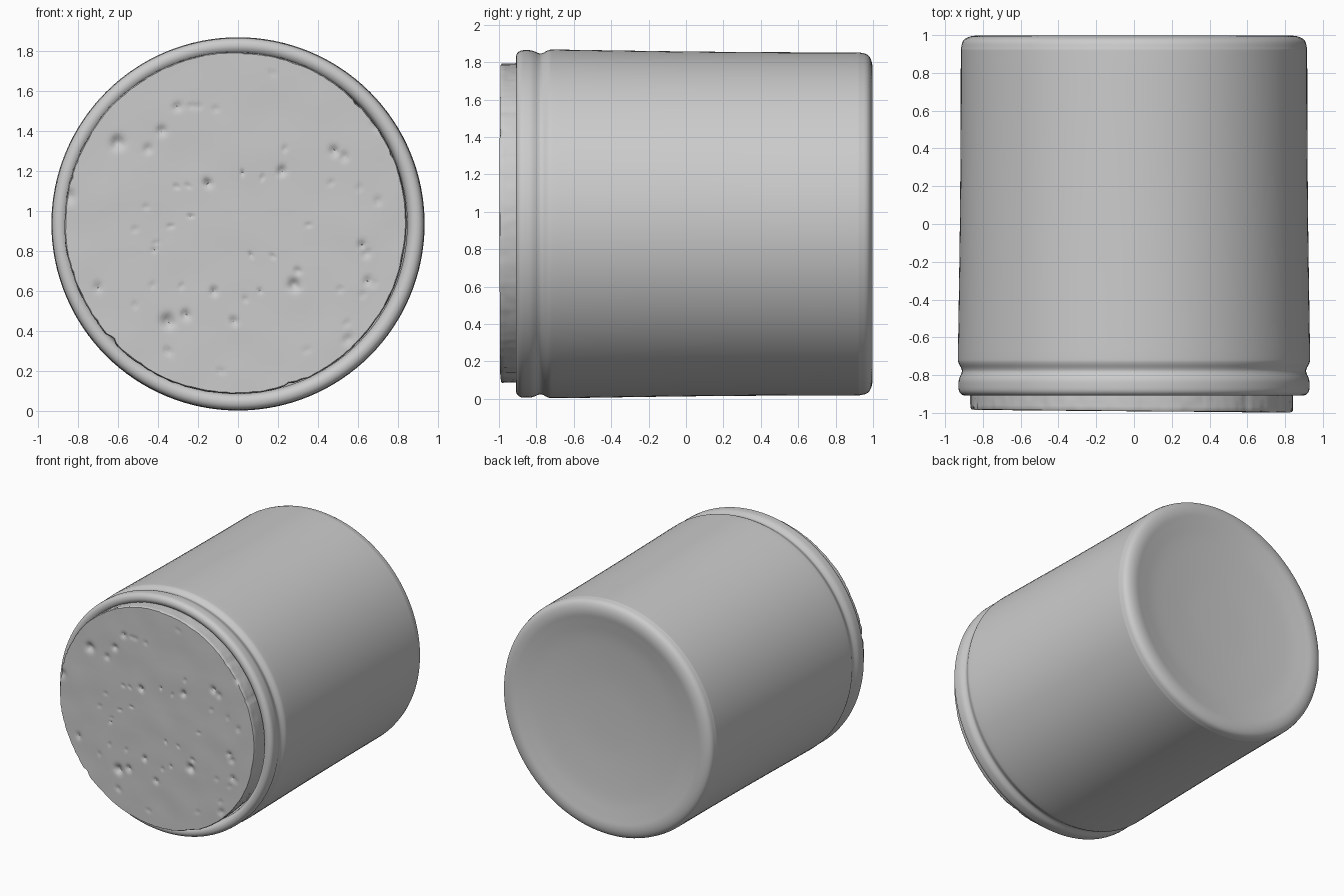
import bpy, bmesh, math, random
from mathutils import Vector, noise

if "Cube" in bpy.data.objects:
    bpy.data.objects.remove(bpy.data.objects["Cube"], do_unlink=True)

random.seed(4)
CENTRE_Z = 0.935
CORK_R = 0.853


def make_material(name, value):
    mat = bpy.data.materials.new(name)
    mat.use_nodes = True
    colour = (value, value, value, 1)
    mat.diffuse_color = colour
    bsdf = mat.node_tree.nodes["Principled BSDF"]
    bsdf.inputs["Base Color"].default_value = colour
    bsdf.inputs["Roughness"].default_value = 0.6
    return mat


def finish(bm, name, mat, angle):
    bmesh.ops.recalc_face_normals(bm, faces=bm.faces)
    mesh = bpy.data.meshes.new(name)
    bm.to_mesh(mesh)
    bm.free()
    obj = bpy.data.objects.new(name, mesh)
    bpy.context.collection.objects.link(obj)
    mesh.materials.append(mat)
    bpy.ops.object.select_all(action="DESELECT")
    obj.select_set(True)
    bpy.context.view_layer.objects.active = obj
    bpy.ops.object.shade_smooth_by_angle(angle=math.radians(angle))
    return obj


def loft(bm, rings, segments, place):
    """Skin rings of points; place(ring, angle) gives each position."""
    loops = []
    for ring in rings:
        loops.append([bm.verts.new(place(ring, math.tau * i / segments))
                      for i in range(segments)])
    for a, b in zip(loops, loops[1:]):
        for i in range(segments):
            j = (i + 1) % segments
            bm.faces.new((a[i], a[j], b[j], b[i]))
    return loops


def cap(bm, loop, centre):
    tip = bm.verts.new(centre)
    for a, b in zip(loop, loop[1:] + loop[:1]):
        bm.faces.new((a, b, tip))


def smooth_profile(points, steps):
    """Catmull-Rom curve through the profile points."""
    pts = [Vector(p) for p in points]
    pts = [pts[0]] + pts + [pts[-1]]
    out = []
    for a, b, c, d in zip(pts, pts[1:], pts[2:], pts[3:]):
        for s in range(steps):
            t = s / steps
            out.append(b + (c - a) * t / 2 + (2 * a - 5 * b + 4 * c - d) * t * t / 2
                       + (3 * b - a - 3 * c + d) * t ** 3 / 2)
    return out + [pts[-1]]


grey = make_material("soft grey", 0.6)

# Jar: one lathed wall with rolled lip, groove, shoulder and dished base
outer = [(0.845, -0.85), (0.855, -0.89), (0.88, -0.908), (0.908, -0.905),
         (0.926, -0.885), (0.929, -0.85), (0.926, -0.82), (0.912, -0.785),
         (0.914, -0.765), (0.929, -0.735), (0.932, -0.7), (0.93, -0.55),
         (0.922, 0), (0.918, 0.5), (0.917, 0.88), (0.915, 0.935),
         (0.903, 0.972), (0.87, 0.992), (0.82, 0.997), (0.75, 0.985),
         (0.6, 0.962), (0.3, 0.94), (0.05, 0.935)]
inner = [(0.05, 0.87), (0.7, 0.88), (0.82, 0.85), (0.845, 0.75), (0.845, -0.85)]


def lathe(ring, angle):
    r, y = ring
    return (r * math.cos(angle), y, CENTRE_Z + r * math.sin(angle))


bm = bmesh.new()
loops = loft(bm, smooth_profile(outer, 4), 128, lathe)
cap(bm, loops[-1], (0, 0.935, CENTRE_Z))
liner = loft(bm, inner, 128, lathe)
cap(bm, liner[0], (0, 0.87, CENTRE_Z))
bmesh.ops.remove_doubles(bm, verts=bm.verts, dist=0.0001)
finish(bm, "jar", grey, 60)

# Cork pits: x, z, radius
pits = [(0.48, 1.3, 0.035), (0.53, 1.27, 0.03), (-0.15, 1.14, 0.035),
        (0.22, 1.2, 0.035), (0.62, 0.83, 0.03), (0.64, 0.79, 0.03),
        (0.28, 0.63, 0.045), (0.3, 0.7, 0.025), (-0.35, 0.45, 0.05),
        (-0.26, 0.48, 0.035), (-0.35, 0.3, 0.025), (-0.3, 1.52, 0.03),
        (-0.38, 1.4, 0.035), (-0.2, 1.52, 0.02), (-0.6, 1.34, 0.05),
        (-0.45, 1.31, 0.03), (0.69, 1.43, 0.03), (-0.84, 1.07, 0.04),
        (0.7, 1.05, 0.025), (-0.02, 0.45, 0.03), (-0.12, 0.6, 0.03),
        (-0.7, 0.62, 0.03), (0.55, 0.36, 0.03), (0.65, 0.65, 0.03)]
for _ in range(30):
    a, d = random.uniform(0, math.tau), 0.8 * math.sqrt(random.random())
    pits.append((d * math.cos(a), CENTRE_Z + d * math.sin(a), 0.018))


def cork_face(x, z):
    """Depth of the pitted, slightly tilted front face."""
    wobble = noise.noise(Vector((x * 5, z * 5, 0)))
    y = -0.99 - 0.008 * x + 0.003 * wobble
    jitter = 1 + 0.5 * noise.noise(Vector((x * 40, z * 40, 2)))
    for px, pz, r in pits:
        d2 = ((x - px) ** 2 + (z - pz) ** 2) / (r * r)
        if d2 < 4:
            y += 0.55 * r * jitter * math.exp(-3 * d2)
    return y


def cork_point(ring, angle):
    scale, depth = ring
    c, s = math.cos(angle), math.sin(angle)
    # ragged edge: gentle waves plus a few sharp nicks
    nick = max(0, noise.noise(Vector((c * 9, s * 9, 5))) - 0.35)
    edge = CORK_R + 0.004 * noise.noise(Vector((c * 4, s * 4, 1))) - 0.05 * nick
    edge += 0.004 * noise.noise(Vector((c * 25, s * 25, depth * 15)))
    r = scale * edge if scale > 0.9 else scale * CORK_R
    x, z = -0.012 + r * c, CENTRE_Z + 0.005 + r * s
    return (x, cork_face(x, z) + depth, z)


# Cork stopper: fine face rings, then the side wall running into the jar
face = [(i / 64, 0) for i in range(1, 64)]
side = [(0.994, 0), (1, 0.008), (1, 0.025), (1, 0.045), (1, 0.065), (1, 0.09), (0.98, 0.25)]
bm = bmesh.new()
loops = loft(bm, face + side, 256, cork_point)
middle = (-0.012, cork_face(-0.012, CENTRE_Z), CENTRE_Z + 0.005)
cap(bm, loops[0], middle)
cap(bm, loops[-1], (-0.012, -0.74, CENTRE_Z + 0.005))
finish(bm, "cork_stopper", grey, 40)
